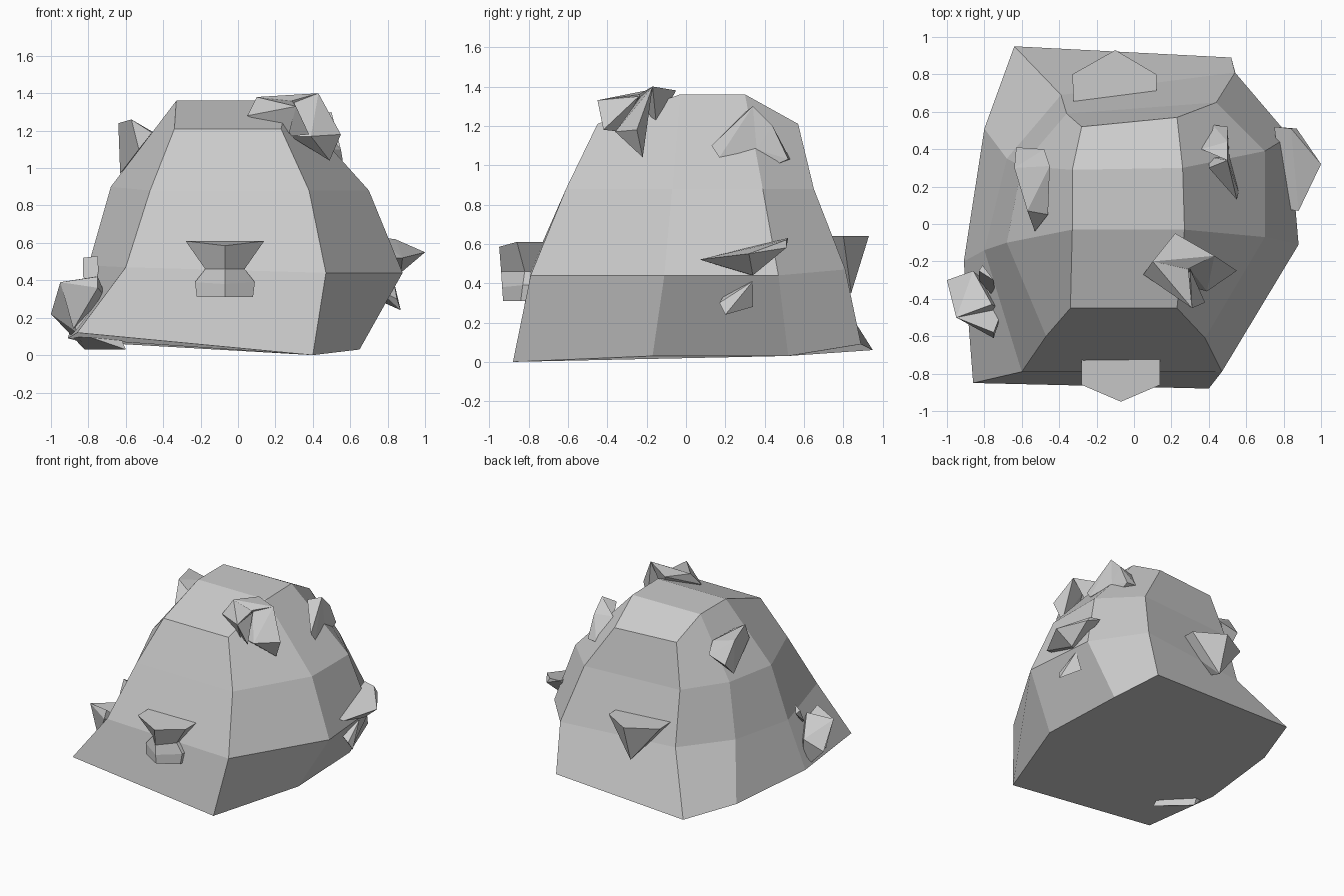
import bpy, bmesh


def finish(bm, name):
    bmesh.ops.recalc_face_normals(bm, faces=bm.faces[:])
    mesh = bpy.data.meshes.new(name)
    bm.to_mesh(mesh)
    bm.free()
    obj = bpy.data.objects.new(name, mesh)
    bpy.context.collection.objects.link(obj)
    return obj


def loft(name, rings, top_quads=None):
    """Join stacked rings with quads and close the ends."""
    bm = bmesh.new()
    vs = [[bm.verts.new(p) for p in r] for r in rings]
    n = len(rings[0])
    for a, b in zip(vs, vs[1:]):
        for i in range(n):
            bm.faces.new((a[i], a[(i + 1) % n], b[(i + 1) % n], b[i]))
    bm.faces.new(vs[0])
    for q in top_quads or [range(n)]:
        bm.faces.new([vs[-1][i] for i in q])
    return finish(bm, name)


def shard(name, *chunks):
    """Angular stone chip made of one or two convex chunks."""
    bm = bmesh.new()
    for pts in chunks:
        new = [bm.verts.new(p) for p in pts]
        res = bmesh.ops.convex_hull(bm, input=new)
        loose = [v for v in res["geom_interior"] if isinstance(v, bmesh.types.BMVert)]
        bmesh.ops.delete(bm, geom=loose, context='VERTS')
    return finish(bm, name)


# Main boulder: four rings running front-left, front-right, right, back, left
base = [(-.86, -.85, .12), (.40, -.88, 0), (.65, -.17, .03), (.62, .52, .03),
        (.52, .89, .09), (-.64, .95, .06), (-.80, .51, .06), (-.91, -.20, .09)]
low = [(-.60, -.79, .47), (.47, -.79, .44), (.88, -.11, .44), (.83, .47, .44),
       (.54, .81, .47), (-.39, .69, .47), (-.68, .35, .48), (-.80, -.14, .48)]
mid = [(-.47, -.60, .88), (.38, -.61, .88), (.70, -.07, .88), (.70, .39, .88),
       (.44, .65, .88), (-.36, .59, .88), (-.60, .31, .90), (-.68, -.10, .90)]
crown = [(-.34, -.45, 1.21), (.23, -.45, 1.21), (.27, -.03, 1.36), (.26, .30, 1.36),
         (.23, .57, 1.21), (-.28, .52, 1.21), (-.33, .29, 1.36), (-.33, -.03, 1.36)]
loft("boulder", [base, low, mid, crown], [(0, 1, 2, 7), (7, 2, 3, 6), (6, 3, 4, 5)])

# Front chip: pinched pentagonal column mirrored about x = -0.07
rings = []
for w, back, side, ridge, z, zf in ((.15, -.74, -.84, -.93, .31, .31),
                                    (.16, -.72, -.83, -.935, .39, .38),
                                    (.105, -.72, -.82, -.94, .46, .46),
                                    (.21, -.72, -.86, -.95, .61, .585)):
    rings.append([(-.07 - w, back, z), (-.07 - w, side, z), (-.07, ridge, zf),
                  (-.07 + w, side, z), (-.07 + w, back, z)])
loft("front_chip", rings)

# Back chip: inverted pyramid with a flat pentagonal top
shard("back_chip", [(-.33, .80, .64), (-.10, .93, .64), (.12, .80, .64),
                    (.12, .60, .64), (-.32, .60, .64), (-.10, .84, .35), (-.1, .7, .4)])

# Forked chip on the front right of the crown
shard("crown_chip",
      [(.05, -.27, 1.28), (.10, -.20, 1.38), (.22, -.05, 1.38), (.43, -.17, 1.40),
       (.29, -.24, 1.36), (.30, -.15, 1.20)],
      [(.05, -.27, 1.28), (.10, -.20, 1.38), (.29, -.23, 1.36), (.31, -.45, 1.33),
       (.27, -.35, 1.17)],
      [(.43, -.17, 1.40), (.55, -.25, 1.18), (.29, -.23, 1.35), (.39, -.36, 1.17),
       (.49, -.22, 1.04), (.28, -.33, 1.17)],
      [(.31, -.45, 1.33), (.30, -.24, 1.35), (.38, -.42, 1.18), (.27, -.33, 1.17)])

# Bent chip on the upper right
shard("right_upper_chip",
      [(.50, .34, 1.30), (.40, .30, 1.27), (.55, .13, 1.10), (.56, .17, 1.04),
       (.51, .36, 1.08), (.40, .36, 1.10)],
      [(.50, .34, 1.30), (.36, .40, 1.20), (.42, .53, 1.03), (.50, .52, 1.03),
       (.50, .44, 1.20), (.50, .45, 1.00), (.51, .36, 1.08)])

# Blade and spur on the lower right
shard("right_blade_chip", [(.75, .52, .63), (.84, .51, .62), (1.0, .32, .55),
                           (.88, .07, .52), (.80, .08, .52), (.87, .51, .58),
                           (.87, .34, .44), (.80, .30, .45)])
shard("right_spur_chip", [(.85, .17, .30), (.83, .34, .41), (.78, .34, .28),
                          (.87, .20, .24), (.75, .20, .35)])

# Chip on the upper left
shard("left_upper_chip", [(-.63, .41, 1.08), (-.48, .40, 1.12), (-.64, .30, 1.24),
                          (-.45, .31, 1.19), (-.57, .07, 1.26), (-.46, .05, 1.19),
                          (-.53, -.04, 1.10), (-.63, .30, .97)])

# Chip on the lower left with a small foot under the edge
shard("left_lower_chip",
      [(-1.0, -.30, .22), (-.95, -.50, .39), (-.86, -.25, .30), (-.76, -.43, .42),
       (-.82, -.30, .03), (-.86, -.50, .12), (-.60, -.50, .03)],
      [(-.95, -.50, .39), (-.75, -.61, .36), (-.75, -.58, .42), (-.88, -.50, .14),
       (-.70, -.45, .30)],
      [(-.83, -.25, .52), (-.81, -.22, .50), (-.75, -.30, .53), (-.74, -.40, .35),
       (-.83, -.30, .42)])
